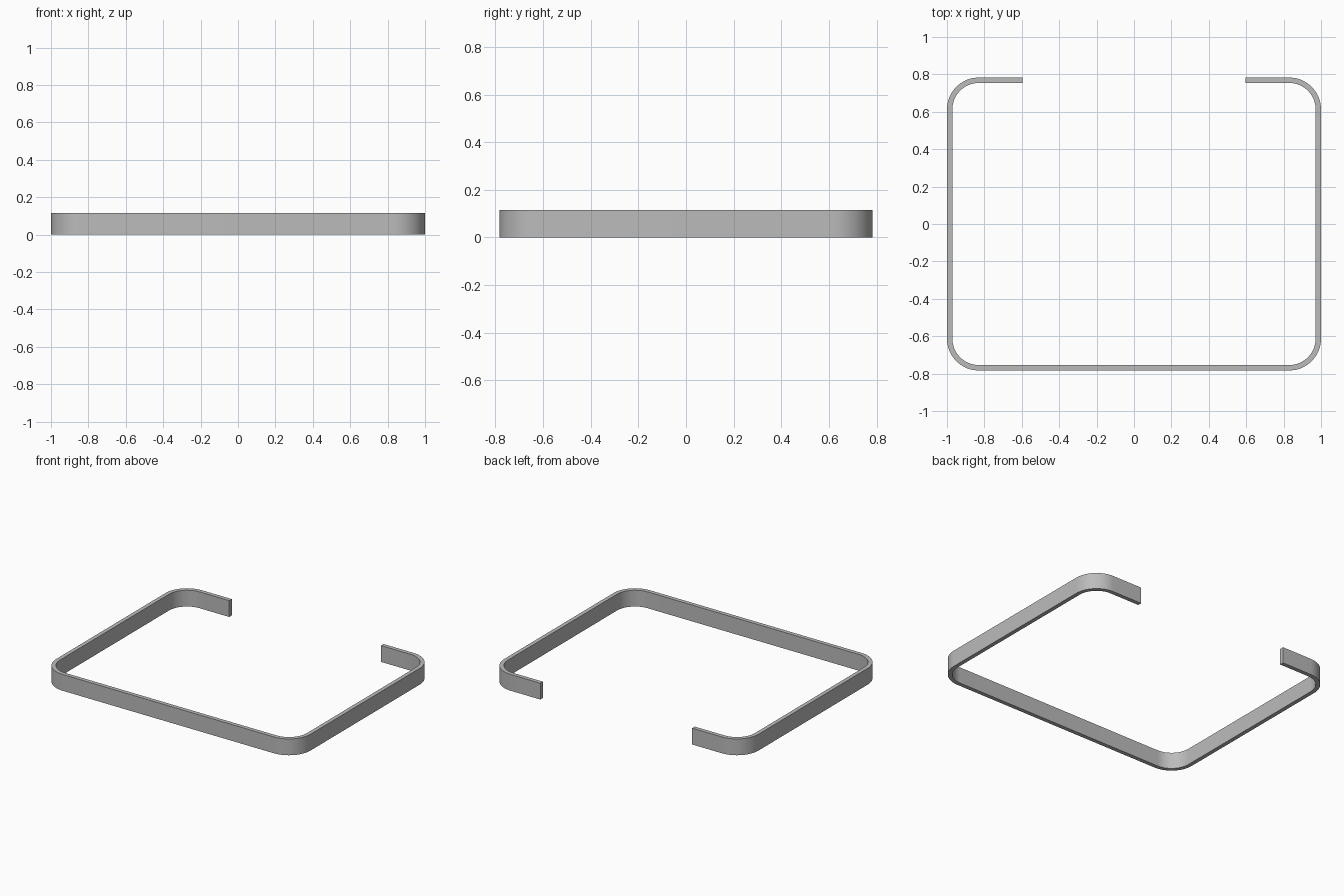
import bpy, bmesh
from math import sin, cos, radians

cube = bpy.data.objects.get("Cube")
if cube:
    bpy.data.objects.remove(cube, do_unlink=True)

HALF_X, HALF_Y = 1.0, 0.783      # outer half sizes
HEIGHT, THICK = 0.116, 0.029     # strip section
RADIUS = 0.17                    # outer corner radius
GAP = 0.597                      # half width of the opening at the back
STEPS = 16                       # segments per corner

grey = bpy.data.materials.new("grey metal")
grey.use_nodes = True
colour = (0.5, 0.5, 0.5, 1)
grey.diffuse_color = colour
grey.node_tree.nodes["Principled BSDF"].inputs["Base Color"].default_value = colour


def strip_path(inset):
    """Open rounded rectangle, from the left back end round to the right back end."""
    r = RADIUS - inset
    cx, cy = HALF_X - RADIUS, HALF_Y - RADIUS
    points = [(GAP, HALF_Y - inset)]
    for sx, sy, start in ((1, 1, 90), (1, -1, 0), (-1, -1, -90), (-1, 1, -180)):
        for i in range(STEPS + 1):
            a = radians(start - 90 * i / STEPS)
            points.append((sx * cx + r * cos(a), sy * cy + r * sin(a)))
    points.append((-GAP, HALF_Y - inset))
    return points


# Bent flat strip: a four-cornered section carried along the path
bm = bmesh.new()
rings = []
for outer, inner in zip(strip_path(0), strip_path(THICK)):
    rings.append([bm.verts.new((*p, z)) for p, z in
                  ((outer, 0), (outer, HEIGHT), (inner, HEIGHT), (inner, 0))])
for a, b in zip(rings, rings[1:]):
    for i in range(4):
        j = (i + 1) % 4
        bm.faces.new((a[i], a[j], b[j], b[i]))
bm.faces.new(rings[0])
bm.faces.new(rings[-1])
bmesh.ops.recalc_face_normals(bm, faces=bm.faces)

mesh = bpy.data.meshes.new("bent_strip")
bm.to_mesh(mesh)
bm.free()
mesh.materials.append(grey)
strip = bpy.data.objects.new("bent_strip", mesh)
bpy.context.collection.objects.link(strip)

# Smooth corners, sharp strip edges
bpy.ops.object.select_all(action="DESELECT")
strip.select_set(True)
bpy.context.view_layer.objects.active = strip
bpy.ops.object.shade_smooth_by_angle(angle=radians(30))
